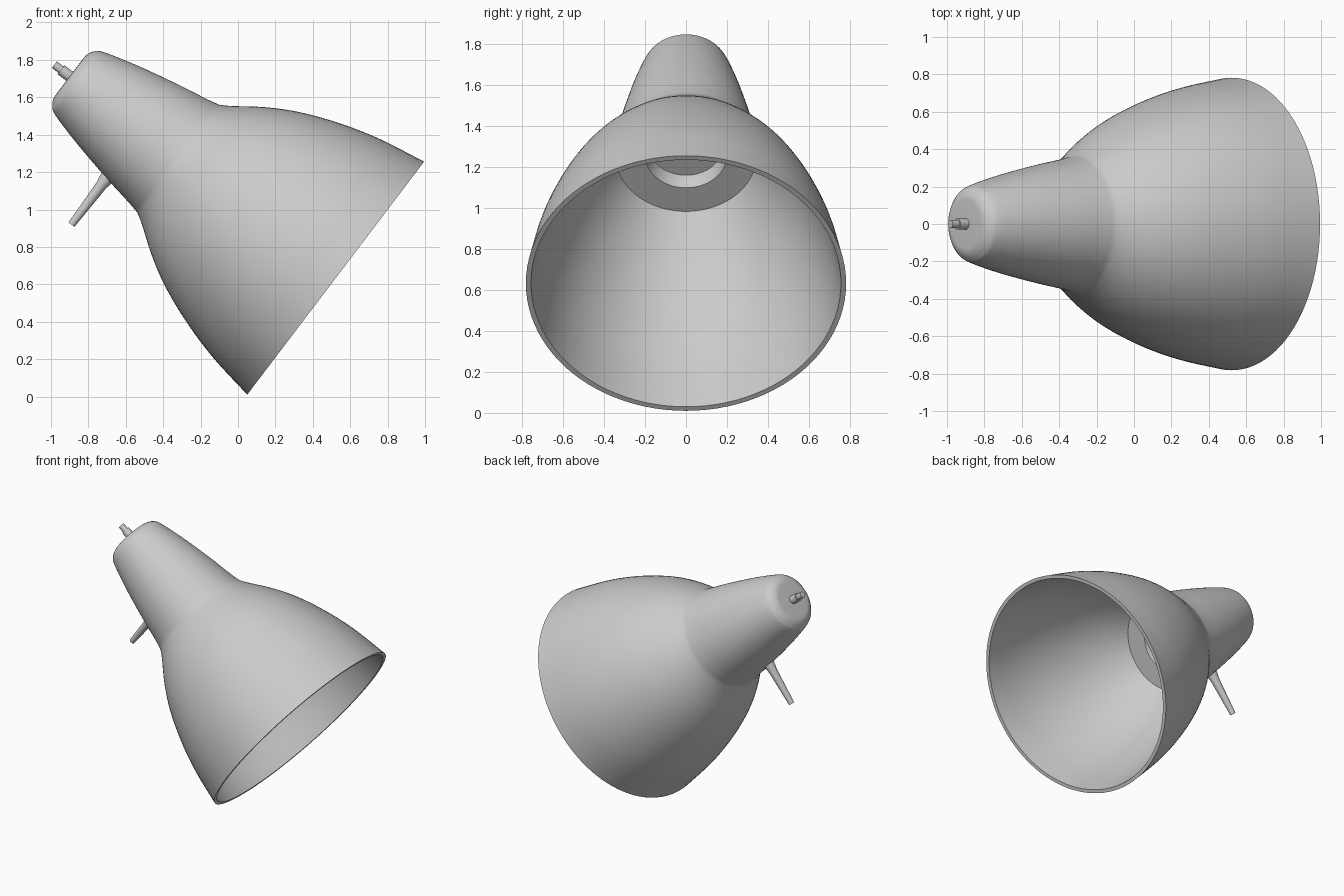
import bpy, bmesh, math
from mathutils import Matrix, Vector

cube = bpy.data.objects.get("Cube")
if cube:
    bpy.data.objects.remove(cube, do_unlink=True)

grey = bpy.data.materials.new("plain grey")
grey.use_nodes = True
colour = (0.6, 0.6, 0.6, 1)
grey.diffuse_color = colour
grey.node_tree.nodes["Principled BSDF"].inputs["Base Color"].default_value = colour

# Lamp axis: origin at the rim centre, local z runs up to the cable end
TILT = Matrix.Translation((0.522, 0, 0.633)) @ Matrix.Rotation(math.atan2(-0.7965, 0.6046), 4, 'Y')


def smooth_path(points, steps=5):
    """Catmull-Rom curve through (radius, height) points."""
    p = [Vector(q) for q in points]
    p = [2 * p[0] - p[1]] + p + [2 * p[-1] - p[-2]]
    path = []
    for a, b, c, d in zip(p, p[1:], p[2:], p[3:]):
        for i in range(steps):
            t = i / steps
            path.append(0.5 * (2 * b + (c - a) * t + (2 * a - 5 * b + 4 * c - d) * t ** 2
                               + (3 * b - a - 3 * c + d) * t ** 3))
    return path + [p[-2]]


def lathe(name, profile, matrix, segments):
    """Spin a (radius, height) profile about local z."""
    bm = bmesh.new()
    verts = [bm.verts.new((r, 0, h)) for r, h in profile]
    edges = [bm.edges.new(pair) for pair in zip(verts, verts[1:])]
    bmesh.ops.spin(bm, geom=verts + edges, axis=(0, 0, 1), cent=(0, 0, 0),
                   angle=math.tau, steps=segments, use_duplicate=False)
    bmesh.ops.remove_doubles(bm, verts=bm.verts, dist=0.0005)
    bmesh.ops.recalc_face_normals(bm, faces=bm.faces)
    mesh = bpy.data.meshes.new(name)
    bm.to_mesh(mesh)
    bm.free()
    mesh.materials.append(grey)
    obj = bpy.data.objects.new(name, mesh)
    bpy.context.collection.objects.link(obj)
    obj.matrix_world = matrix
    bpy.ops.object.select_all(action='DESELECT')
    obj.select_set(True)
    bpy.context.view_layer.objects.active = obj
    bpy.ops.object.shade_smooth_by_angle(angle=math.radians(35))
    return obj


# Shade: outer bell and neck, then the inner bell with a stepped socket recess
outer = smooth_path([(0.782, 0), (0.735, 0.263), (0.672, 0.485), (0.59, 0.691), (0.498, 0.856),
                     (0.38, 1.025), (0.352, 1.1), (0.317, 1.289), (0.267, 1.521),
                     (0.214, 1.715), (0.186, 1.76), (0.15, 1.781), (0.11, 1.785)])
inner = smooth_path([(0.757, 0), (0.71, 0.263), (0.647, 0.485), (0.565, 0.691),
                     (0.473, 0.856), (0.345, 1.035)])
recess = [(0.2, 1.035), (0.19, 1.05), (0.18, 1.11), (0, 1.11)]
lathe("lamp_shade", [(0, 1.785)] + outer[::-1] + inner + recess, TILT, 96)

# Cable stem: thick collar with a thinner end
lathe("cable_stem", [(0, 1.77), (0.03, 1.77), (0.03, 1.843), (0.022, 1.843),
                     (0.022, 1.888), (0, 1.888)], TILT, 24)

# Switch handle: tapered rod under the neck with a flared root
handle = TILT @ Matrix.Translation((0, 0, 1.298)) @ Matrix.Rotation(-math.pi / 2, 4, 'Y')
lathe("switch_handle", [(0, 0.28), (0.042, 0.28), (0.036, 0.33), (0.03, 0.36), (0.02, 0.626), (0, 0.626)],
      handle, 24)
